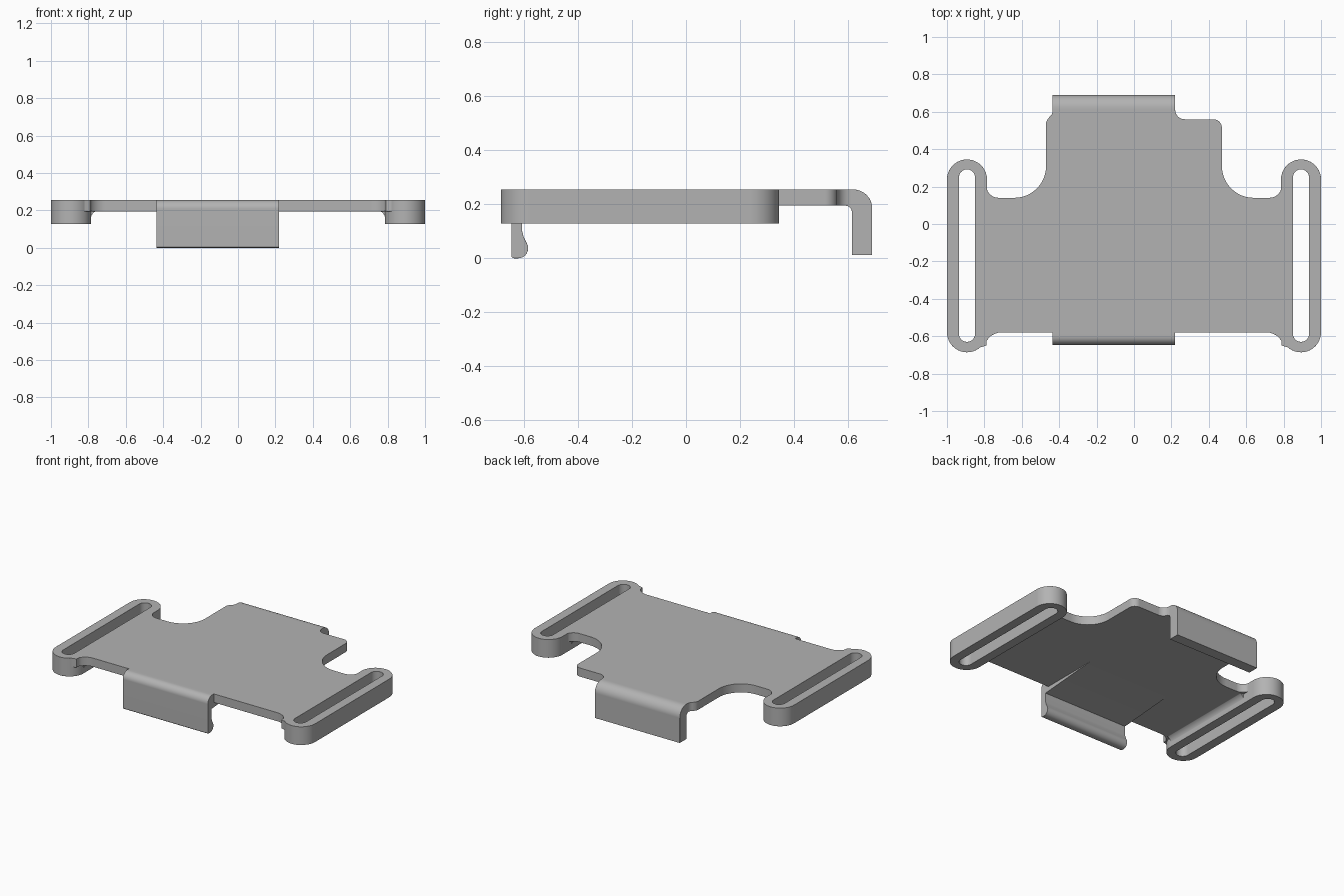
import bpy, bmesh, math

cube = bpy.data.objects.get("Cube")
if cube:
    bpy.data.objects.remove(cube, do_unlink=True)

grey = bpy.data.materials.new("plain_grey")
grey.use_nodes = True
grey.diffuse_color = (0.45, 0.45, 0.45, 1)
grey.node_tree.nodes["Principled BSDF"].inputs["Base Color"].default_value = (0.45, 0.45, 0.45, 1)

TOP, UNDER, LOOP_LOW = 0.255, 0.195, 0.128


def arc(cx, cy, r, a, b, n=8):
    """Points on a circular arc from angle a to angle b in degrees."""
    steps = [math.radians(a + (b - a) * i / n) for i in range(n + 1)]
    return [(cx + r * math.cos(t), cy + r * math.sin(t)) for t in steps]


def prism(name, pts, lo, hi, axis):
    """Extrude a closed profile from lo to hi along an axis."""
    place = {"x": lambda p, h: (h, p[0], p[1]),
             "y": lambda p, h: (p[0], h, p[1]),
             "z": lambda p, h: (p[0], p[1], h)}[axis]
    bm = bmesh.new()
    face = bm.faces.new([bm.verts.new(place(p, lo)) for p in pts])
    ext = bmesh.ops.extrude_face_region(bm, geom=[face])
    shift = place((0, 0), hi - lo)
    bmesh.ops.translate(bm, vec=shift, verts=[v for v in ext["geom"] if isinstance(v, bmesh.types.BMVert)])
    bmesh.ops.recalc_face_normals(bm, faces=bm.faces)
    mesh = bpy.data.meshes.new(name)
    bm.to_mesh(mesh)
    bm.free()
    mesh.materials.append(grey)
    ob = bpy.data.objects.new(name, mesh)
    bpy.context.collection.objects.link(ob)
    return ob


def combine(body, other, operation):
    """Apply a boolean and discard the helper."""
    mod = body.modifiers.new("combine", "BOOLEAN")
    mod.operation, mod.solver, mod.object = operation, "EXACT", other
    bpy.context.view_layer.objects.active = body
    bpy.ops.object.modifier_apply(modifier=mod.name)
    bpy.data.objects.remove(other, do_unlink=True)


def stadium(cx, r, y0, y1):
    return arc(cx, y1 - r, r, 0, 180, 20) + arc(cx, y0 + r, r, 180, 360, 20)


# Flat plate with scooped rear corners and a narrow rear neck
left = ([(0.82, -0.66)] + [(0.79, -0.65)] + arc(0.71, -0.67, 0.09, 30, 90, 6))
right = [(-x, y) for x, y in reversed(left)]
scoop_left = (arc(0.64, 0.31, 0.17, 270, 180, 12) + arc(0.425, 0.515, 0.045, 0, 90, 6)
              + arc(0.27, 0.61, 0.05, 270, 180, 6))
scoop_right = ([(-0.435, 0.61)] + arc(-0.475, 0.605, 0.04, 0, -60, 4)
               + arc(-0.425, 0.535, 0.045, 130, 180, 4) + arc(-0.64, 0.31, 0.17, 0, -90, 12))
corner = arc(0.725, 0.205, 0.065, 270, 360, 6) + [(0.82, 0.21)]
mirror_corner = [(-x, y) for x, y in reversed(corner)]
outline = (right + left)
outline = left + right + mirror_corner + scoop_right[::-1] + scoop_left[::-1] + corner
plate = prism("strap_plate", outline, UNDER, TOP, "z")

# Rear tab turned down
tab = ([(0.58, TOP)] + arc(0.62, TOP - 0.07, 0.07, 90, 0) + [(0.69, 0.012), (0.615, 0.012)]
       + arc(0.59, 0.17, 0.025, 0, 90, 5) + [(0.58, UNDER)])
combine(plate, prism("rear_tab", tab, -0.435, 0.22, "x"), "UNION")

# Front hook with a rounded lip and a tapered root
hook = ([(-0.5, TOP)] + arc(-0.6, TOP - 0.047, 0.047, 90, 180, 6)
        + arc(-0.637, 0.01, 0.01, 180, 270, 3)
        + arc(-0.622, 0.037, 0.037, 270, 390, 8)
        + [(-0.602, 0.08), (-0.607, 0.1), (-0.607, 0.16), (-0.11, 0.2), (-0.11, 0.215), (-0.5, 0.215)])
combine(plate, prism("front_hook", hook, -0.435, 0.22, "x"), "UNION")

# Thick strap loops, with a fillet under the plate and a long slot
for side in (-1, 1):
    cx = side * 0.893
    loop = prism("loop", stadium(cx, 0.107, -0.686, 0.345), LOOP_LOW, TOP, "z")
    combine(plate, loop, "UNION")
    curve = arc(0.742, 0.154, 0.045, 0, 90, 6)
    fillet = [(0.81, 0.145), (0.787, 0.145)] + curve + [(0.742, 0.215), (0.81, 0.215)]
    root = prism("fillet", [(side * x, z) for x, z in fillet], -0.578, 0.139, "y")
    combine(plate, root, "UNION")
    slot = prism("slot", stadium(cx, 0.043, -0.63, 0.292), 0, 0.4, "z")
    combine(plate, slot, "DIFFERENCE")

# Softened edges
bevel = plate.modifiers.new("soft_edges", "BEVEL")
bevel.width, bevel.segments = 0.011, 2
bevel.limit_method, bevel.angle_limit = "ANGLE", math.radians(50)
plate.select_set(True)
bpy.context.view_layer.objects.active = plate
bpy.ops.object.shade_smooth_by_angle(angle=math.radians(35))
plate.modifiers.new("even_shading", "WEIGHTED_NORMAL").keep_sharp = True
